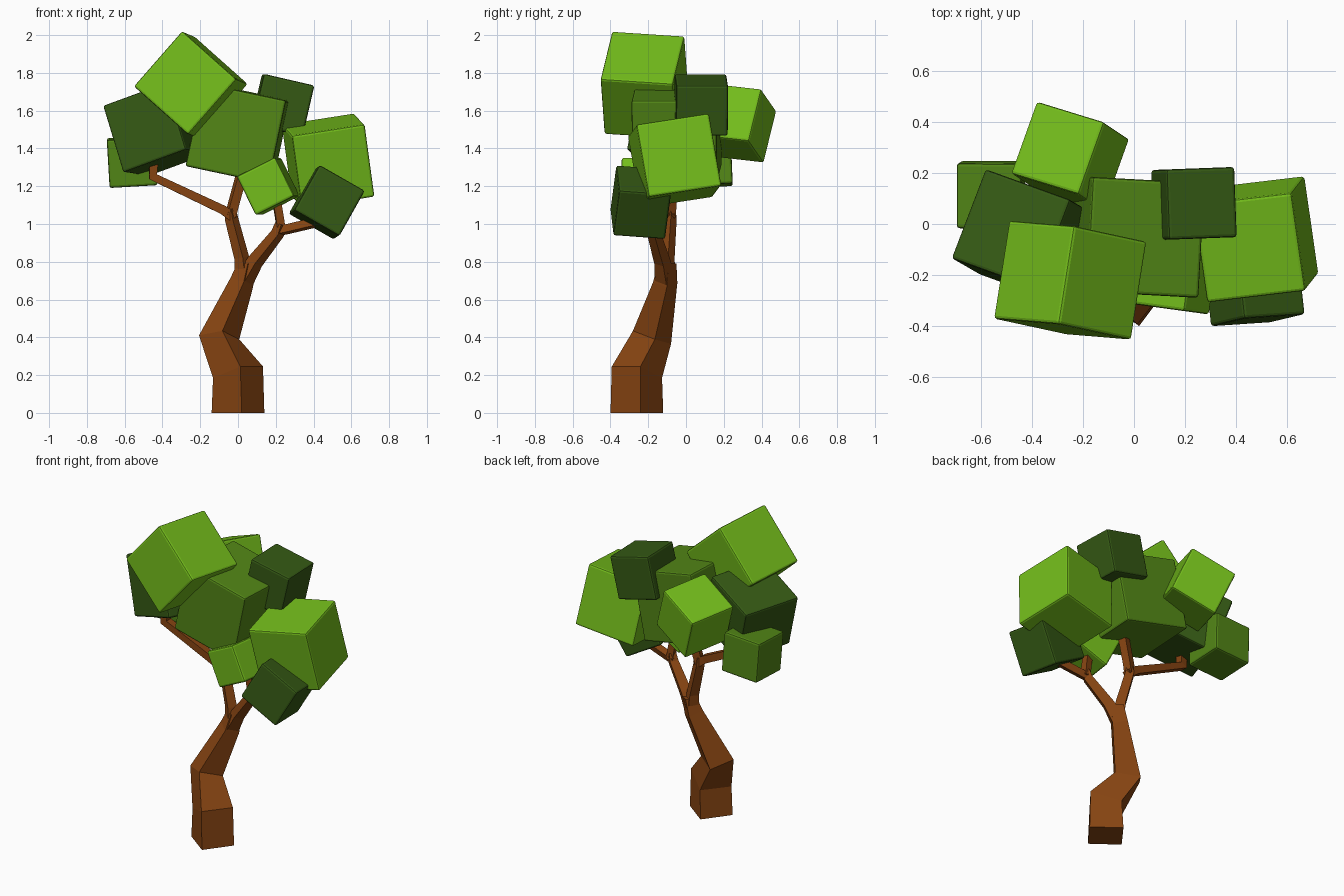
import bpy, bmesh
from mathutils import Vector, Matrix

if "Cube" in bpy.data.objects:
    bpy.data.objects.remove(bpy.data.objects["Cube"])


def material(name, rgb):
    m = bpy.data.materials.new(name)
    m.diffuse_color = (*rgb, 1)
    m.use_nodes = True
    m.node_tree.nodes["Principled BSDF"].inputs["Base Color"].default_value = m.diffuse_color
    return m


BARK = material("bark", (0.24, 0.058, 0.006))
LIGHT = material("light_leaf", (0.17, 0.50, 0.011))
MID = material("mid_leaf", (0.085, 0.24, 0.008))
DARK = material("dark_leaf", (0.035, 0.10, 0.007))


def finish(name, bm, mat):
    bmesh.ops.recalc_face_normals(bm, faces=bm.faces)
    me = bpy.data.meshes.new(name)
    bm.to_mesh(me)
    bm.free()
    me.materials.append(mat)
    ob = bpy.data.objects.new(name, me)
    bpy.context.collection.objects.link(ob)
    return ob


def limb(name, rings, ref):
    """Four-sided tube through rings of (centre, corner radius, normal or None)."""
    bm = bmesh.new()
    loops = []
    for i, (c, r, n) in enumerate(rings):
        c = Vector(c)
        if n is None:
            before = Vector(rings[max(i - 1, 0)][0])
            after = Vector(rings[min(i + 1, len(rings) - 1)][0])
            a, b = (c - before).normalized(), (after - c).normalized()
            n = a + b
        n = Vector(n).normalized()
        p = Vector(ref)
        p = (p - n * p.dot(n)).normalized()
        q = n.cross(p)
        loops.append([bm.verts.new(c + r * k) for k in (p, q, -p, -q)])
    for a, b in zip(loops, loops[1:]):
        for j in range(4):
            k = (j + 1) % 4
            bm.faces.new((a[j], a[k], b[k], b[j]))
    bm.faces.new(loops[0])
    bm.faces.new(loops[-1])
    return finish(name, bm, BARK)


def leaf_block(name, centre, size, across, depth, mat):
    """Rounded cube turned to follow its across and depth edges."""
    y = Vector(depth).normalized()
    x = Vector(across)
    x = (x - y * x.dot(y)).normalized()
    rot = Matrix((x, y, x.cross(y))).transposed().to_4x4()
    bm = bmesh.new()
    bmesh.ops.create_cube(bm, size=size + 0.005, matrix=Matrix.Translation(centre) @ rot)
    bmesh.ops.bevel(bm, geom=bm.edges[:], offset=0.012, segments=2,
                    profile=0.5, affect='EDGES')
    finish(name, bm, mat)


# Crooked trunk
CORNER = (-0.02, 0.14, 0)
limb("trunk", [
    ((0, -0.26, 0), 0.141, (0, 0, 1)),
    ((0, -0.26, 0.215), 0.137, (-0.26, 0.2, 1)),
    ((-0.10, -0.18, 0.40), 0.108, (0.05, 0.35, 1)),
    ((0.02, -0.11, 0.69), 0.065, (0.4, 0.1, 1)),
    ((0.045, -0.10, 0.79), 0.05, (0, 0, 1)),
], CORNER)

# Main forks
limb("left_fork", [
    ((0.03, -0.105, 0.72), 0.05, None),
    ((0.02, -0.10, 0.82), 0.04, None),
    ((-0.035, -0.085, 1.03), 0.036, None),
    ((-0.04, -0.085, 1.08), 0.03, None),
], CORNER)
limb("right_fork", [
    ((0.03, -0.11, 0.70), 0.055, None),
    ((0.09, -0.125, 0.80), 0.044, None),
    ((0.21, -0.17, 0.95), 0.036, None),
    ((0.225, -0.175, 1.0), 0.03, None),
], CORNER)

# Thin branches
DIAGONAL = (0.7, 1, 0.7)
for name, path, r in [
    ("far_left_branch", [(-0.02, -0.085, 1.03), (-0.08, -0.09, 1.075),
                         (-0.45, -0.10, 1.25), (-0.445, -0.10, 1.38)], 0.034),
    ("centre_branch", [(-0.04, -0.085, 1.04), (-0.025, -0.08, 1.10),
                       (0.03, -0.07, 1.30)], 0.034),
    ("inner_right_branch", [(0.23, -0.17, 0.96), (0.22, -0.175, 1.03),
                            (0.20, -0.18, 1.15)], 0.03),
    ("far_right_branch", [(0.20, -0.17, 0.96), (0.27, -0.18, 0.975),
                          (0.46, -0.21, 1.02)], 0.03),
]:
    limb(name, [(p, r, None) for p in path], DIAGONAL)

# Leaf blocks: name, centre, size, across edge, depth edge, material
for block in [
    ("top_left_leaves", (-0.25, -0.22, 1.735), 0.385, (0.27, -0.05, -0.24), (0.06, 0.38, -0.025), LIGHT),
    ("left_leaves", (-0.43, -0.05, 1.50), 0.37, (0.33, -0.115, 0.12), (0.13, 0.34, -0.02), DARK),
    ("back_leaves", (-0.25, 0.265, 1.535), 0.297, (0.26, -0.08, 0.115), (0.094, 0.263, -0.03), LIGHT),
    ("centre_leaves", (0.0, -0.05, 1.48), 0.445, (0.425, -0.025, -0.09), (0.025, 0.46, 0), MID),
    ("right_leaves", (0.477, -0.06, 1.335), 0.388, (0.39, 0.04, 0.06), (-0.053, 0.37, 0.057), LIGHT),
    ("lower_right_leaves", (0.47, -0.24, 1.115), 0.272, (0.228, 0.03, -0.132), (-0.03, 0.275, -0.02), DARK),
    ("small_front_leaves", (0.16, -0.22, 1.20), 0.225, (0.2, -0.02, 0.1), (0.03, 0.22, 0), LIGHT),
    ("upper_right_leaves", (0.235, 0.08, 1.63), 0.27, (0.26, -0.015, -0.06), (-0.01, 0.27, 0), DARK),
    ("lower_left_leaves", (-0.56, 0.115, 1.33), 0.25, (0.25, 0.005, 0.015), (0, 0.25, 0.01), MID),
]:
    leaf_block(*block)
